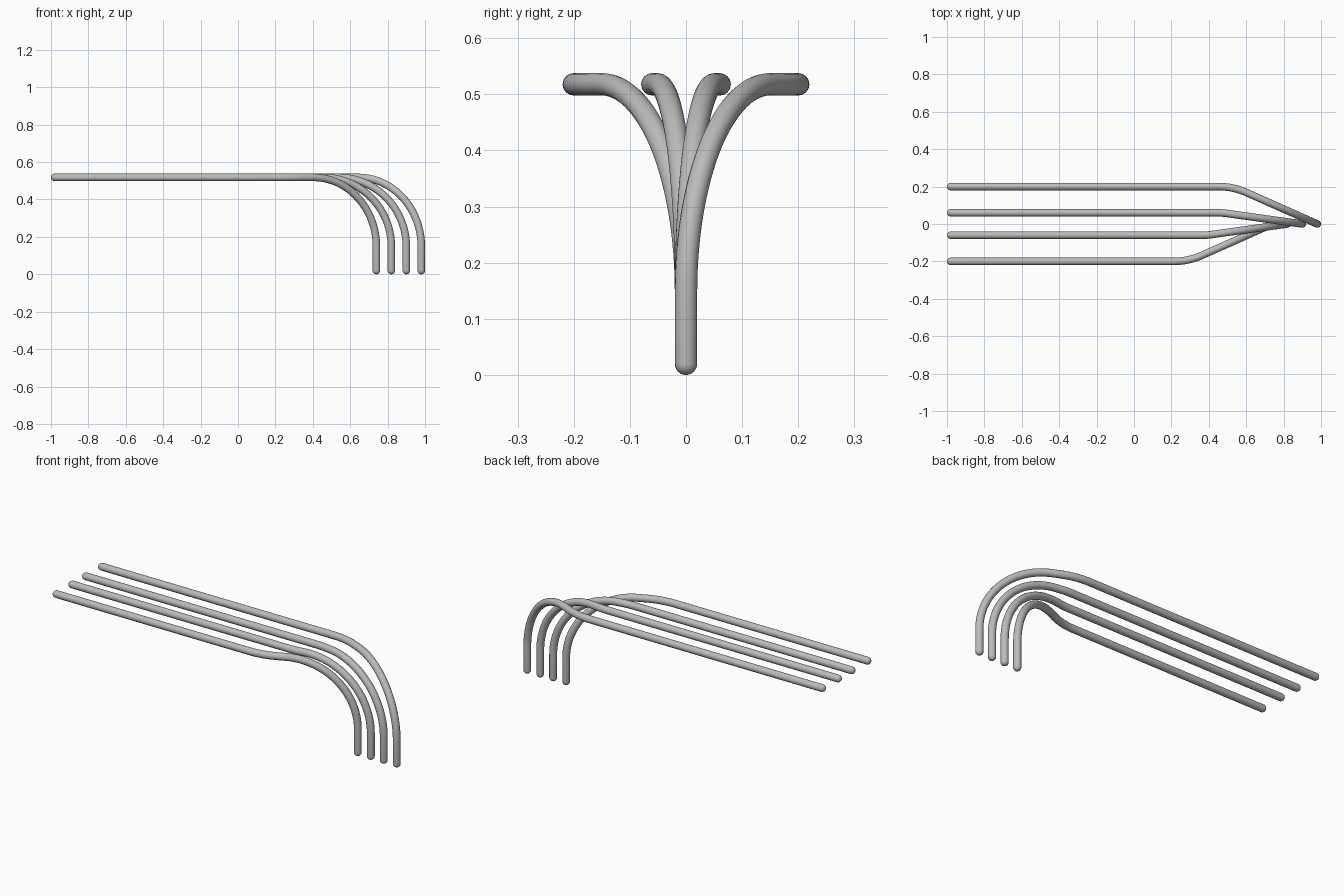
import bpy
import math
from mathutils import Vector

cube = bpy.data.objects.get("Cube")
if cube:
    bpy.data.objects.remove(cube, do_unlink=True)

TUBE = 0.02      # tube radius
BEND = 0.37      # bend radius
TOP = 0.518      # height of the level run
START = -0.98    # far end of the level run

grey = bpy.data.materials.new("satin_grey")
grey.use_nodes = True
colour = (0.5, 0.5, 0.5, 1)
grey.diffuse_color = colour
grey.node_tree.nodes["Principled BSDF"].inputs["Base Color"].default_value = colour


def fillet(before, corner, after, radius, steps):
    """Points of a round bend that replaces a sharp corner."""
    a = (before - corner).normalized()
    b = (after - corner).normalized()
    half = a.angle(b) / 2
    centre = corner + (a + b).normalized() * radius / math.sin(half)
    first = corner + a * radius / math.tan(half) - centre
    last = corner + b * radius / math.tan(half) - centre
    sweep = first.angle(last)
    side = (last - first * math.cos(sweep)) / math.sin(sweep)
    return [centre + first * math.cos(sweep * i / steps) + side * math.sin(sweep * i / steps)
            for i in range(steps + 1)]


def dome(centre, direction, steps=8):
    """Round tip: points with shrinking radius, from the rim to the pole."""
    angles = [math.pi / 2 * i / steps for i in range(1, steps + 1)]
    return [(centre + direction * TUBE * math.sin(t), max(math.cos(t), 0.001)) for t in angles]


def bent_tube(name, y, foot_x, reach):
    start = Vector((START, y, TOP))
    turn = Vector((foot_x - reach, y, TOP))
    elbow = Vector((foot_x, 0, TOP))
    foot = Vector((foot_x, 0, TUBE))
    middle = [start]
    middle += fillet(start, turn, elbow, BEND, 10)
    middle += fillet(turn, elbow, foot, BEND, 32)
    middle.append(foot)
    path = dome(start, Vector((-1, 0, 0)))[::-1]
    path += [(p, 1) for p in middle]
    path += dome(foot, Vector((0, 0, -1)))

    curve = bpy.data.curves.new(name, "CURVE")
    curve.dimensions = "3D"
    curve.bevel_depth = TUBE
    curve.bevel_resolution = 6
    curve.use_fill_caps = True
    spline = curve.splines.new("POLY")
    spline.points.add(len(path) - 1)
    for point, (place, size) in zip(spline.points, path):
        point.co = (*place, 1)
        point.radius = size
    curve.materials.append(grey)
    tube = bpy.data.objects.new(name, curve)
    bpy.context.collection.objects.link(tube)

    # Turn the swept curve into a smooth mesh
    bpy.ops.object.select_all(action="DESELECT")
    tube.select_set(True)
    bpy.context.view_layer.objects.active = tube
    bpy.ops.object.convert(target="MESH")
    bpy.ops.object.shade_smooth()


# Four tubes that run side by side, then gather into one line and turn down
bent_tube("back_outer_tube", 0.2, 0.98, 0.45)
bent_tube("back_inner_tube", 0.06, 0.9, 0.43)
bent_tube("front_inner_tube", -0.06, 0.82, 0.43)
bent_tube("front_outer_tube", -0.2, 0.74, 0.45)
